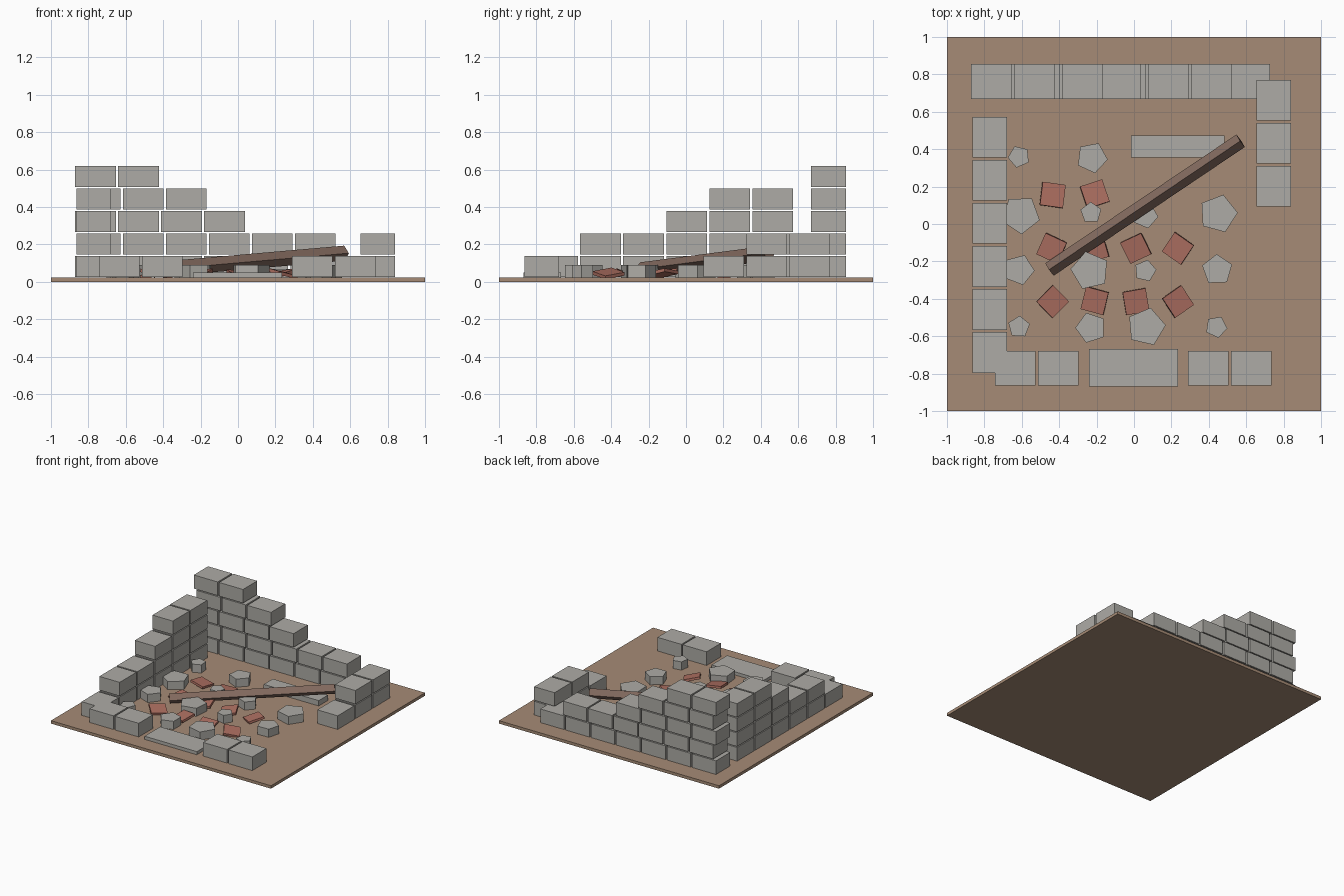
import bpy, math, random
from mathutils import Matrix, Vector

if "Cube" in bpy.data.objects:
    bpy.data.objects.remove(bpy.data.objects["Cube"])

random.seed(4)
BASE = 0.024


def material(name, rgb):
    m = bpy.data.materials.new(name)
    m.diffuse_color = (*rgb, 1)
    m.use_nodes = True
    m.node_tree.nodes["Principled BSDF"].inputs["Base Color"].default_value = m.diffuse_color
    return m


stone = material("stone", (0.42, 0.41, 0.38))
earth = material("earth", (0.38, 0.26, 0.18))
clay = material("clay", (0.42, 0.16, 0.12))
wood = material("wood", (0.22, 0.14, 0.11))


def box(name, center, size, mat, rot=(0, 0, 0)):
    bpy.ops.mesh.primitive_cube_add(size=1, location=center, rotation=rot)
    ob = bpy.context.object
    ob.name, ob.scale = name, size
    ob.data.materials.append(mat)
    return ob


def span(name, x0, x1, y0, y1, z0, z1, mat):
    return box(name, ((x0 + x1) / 2, (y0 + y1) / 2, (z0 + z1) / 2),
               (x1 - x0, y1 - y0, z1 - z0), mat)


def wall(name, counts, start, step, size, offset=0):
    """Stepped wall: counts[i] blocks in course i, odd courses shifted by offset."""
    for c, n in enumerate(counts):
        for i in range(n):
            p = Vector(start) + Vector(step) * (i * 0.23)
            p.x += offset * (c % 2)
            box(f"{name}_block", (p.x, p.y, 0.026 + 0.12 * c + 0.056), (*size, 0.112), stone)


# Ground plate
span("ground_plate", -1, 1, -1, 1, 0, BASE, earth)

# Ruined walls
wall("back_wall", [7, 6, 4, 3, 2], (-0.762, 0.762), (1, 0), (0.217, 0.185), 0.025)
wall("left_wall", [6, 5, 3, 2], (-0.772, 0.463), (0, -1), (0.185, 0.217))
wall("right_wall", [3, 2], (0.748, 0.662), (0, -1), (0.185, 0.217))
wall("front_wall_left", [2], (-0.636, -0.772), (1, 0), (0.217, 0.185))
wall("front_wall_right", [2], (0.397, -0.772), (1, 0), (0.217, 0.185))

# Door sill and fallen lintel
span("door_sill", -0.24, 0.235, -0.87, -0.667, BASE, 0.05, stone)
span("fallen_lintel", -0.015, 0.485, 0.355, 0.473, BASE, 0.068, stone)

# Fallen roof beam, rolled onto its edge
a, b = Vector((-0.452, -0.243, 0.064)), Vector((0.57, 0.445, 0.153))
d = b - a
beam = box("roof_beam", (a + b) / 2, (1, 1, 1), wood)
beam.matrix_world = (Matrix.Translation((a + b) / 2)
                     @ Matrix.Rotation(math.atan2(d.y, d.x), 4, 'Z')
                     @ Matrix.Rotation(-math.asin(d.z / d.length), 4, 'Y')
                     @ Matrix.Rotation(math.radians(45), 4, 'X')
                     @ Matrix.Diagonal((d.length, 0.057, 0.057, 1)))

# Five-sided rubble: x, y, radius, turn in degrees
rubble = [
    (-0.615, 0.36, 0.06, 41), (-0.225, 0.355, 0.085, 65), (-0.605, 0.05, 0.105, -16),
    (-0.23, 0.06, 0.058, 20), (0.06, 0.045, 0.07, -5), (0.45, 0.055, 0.105, 3),
    (-0.615, -0.245, 0.084, -3), (-0.235, -0.25, 0.105, 175), (0.06, -0.25, 0.06, 5),
    (0.445, -0.245, 0.084, 20), (-0.615, -0.55, 0.06, 15), (-0.23, -0.555, 0.084, 180),
    (0.065, -0.55, 0.105, 5), (0.44, -0.55, 0.06, -8)]
for x, y, r, turn in rubble:
    h = 0.067
    bpy.ops.mesh.primitive_cylinder_add(vertices=5, radius=r, depth=h, location=(x, y, BASE + h / 2),
                                        rotation=(0, 0, math.radians(turn - 90)))
    ob = bpy.context.object
    ob.name = "rubble_stone"
    ob.data.materials.append(stone)

# Broken roof tiles: x, y, turn in degrees
tiles = [(-0.435, 0.155, -8), (-0.21, 0.16, 18), (-0.44, -0.13, -25), (-0.21, -0.13, 15),
         (0.01, -0.13, 25), (0.235, -0.13, -35), (-0.435, -0.415, 45), (-0.21, -0.41, -15),
         (0.01, -0.415, 10), (0.235, -0.415, 35)]
for x, y, turn in tiles:
    tilt = [random.choice((-1, 1)) * random.uniform(0.08, 0.22) for _ in range(2)]
    box("roof_tile", (x, y, 0.045), (0.125, 0.125, 0.018), clay, (*tilt, math.radians(turn)))
